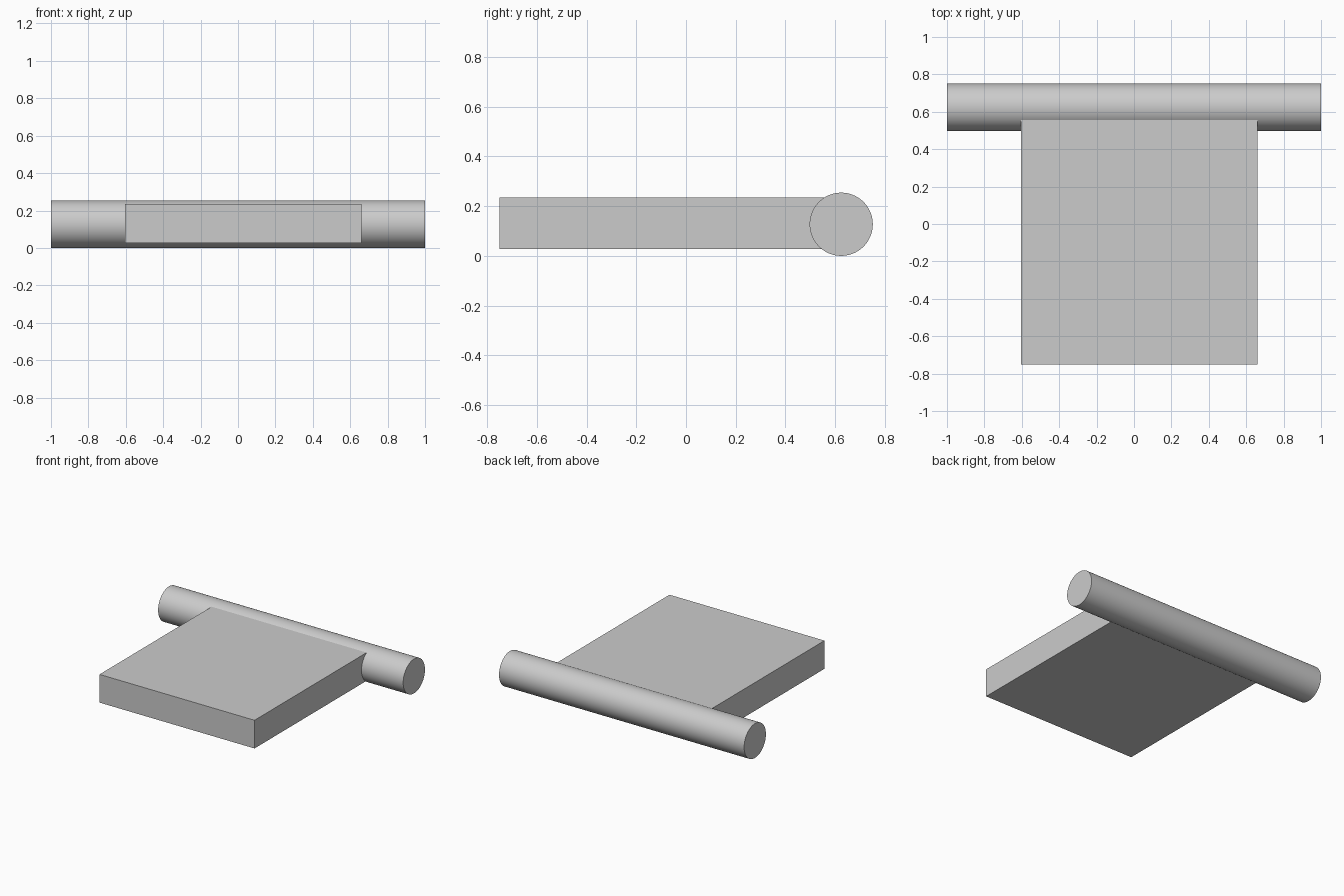
import bpy
import math

cube = bpy.data.objects.get("Cube")
if cube:
    bpy.data.objects.remove(cube, do_unlink=True)

# Single plain grey
GREY = (0.6, 0.6, 0.6, 1)
grey = bpy.data.materials.new("plain grey")
grey.use_nodes = True
grey.diffuse_color = GREY
grey.node_tree.nodes["Principled BSDF"].inputs["Base Color"].default_value = GREY

RADIUS = 0.127
BAR_Y = 0.624


def finish(name):
    obj = bpy.context.object
    obj.name = name
    obj.data.materials.append(grey)
    bpy.ops.object.transform_apply(location=False, rotation=True, scale=True)
    return obj


# Round bar along the back
bpy.ops.mesh.primitive_cylinder_add(
    vertices=96, radius=RADIUS, depth=2,
    location=(0, BAR_Y, RADIUS), rotation=(0, math.pi / 2, 0))
finish("round_bar")
bpy.ops.object.shade_smooth_by_angle(angle=math.radians(30))

# Flat slab running forward, its back edge sunk into the bar
left, right = 0.66, -0.605
front, back = -0.75, 0.585
bottom, top = 0.027, 0.235
bpy.ops.mesh.primitive_cube_add(
    size=1,
    location=((left + right) / 2, (front + back) / 2, (bottom + top) / 2))
bpy.context.object.scale = (left - right, back - front, top - bottom)
finish("flat_slab")
